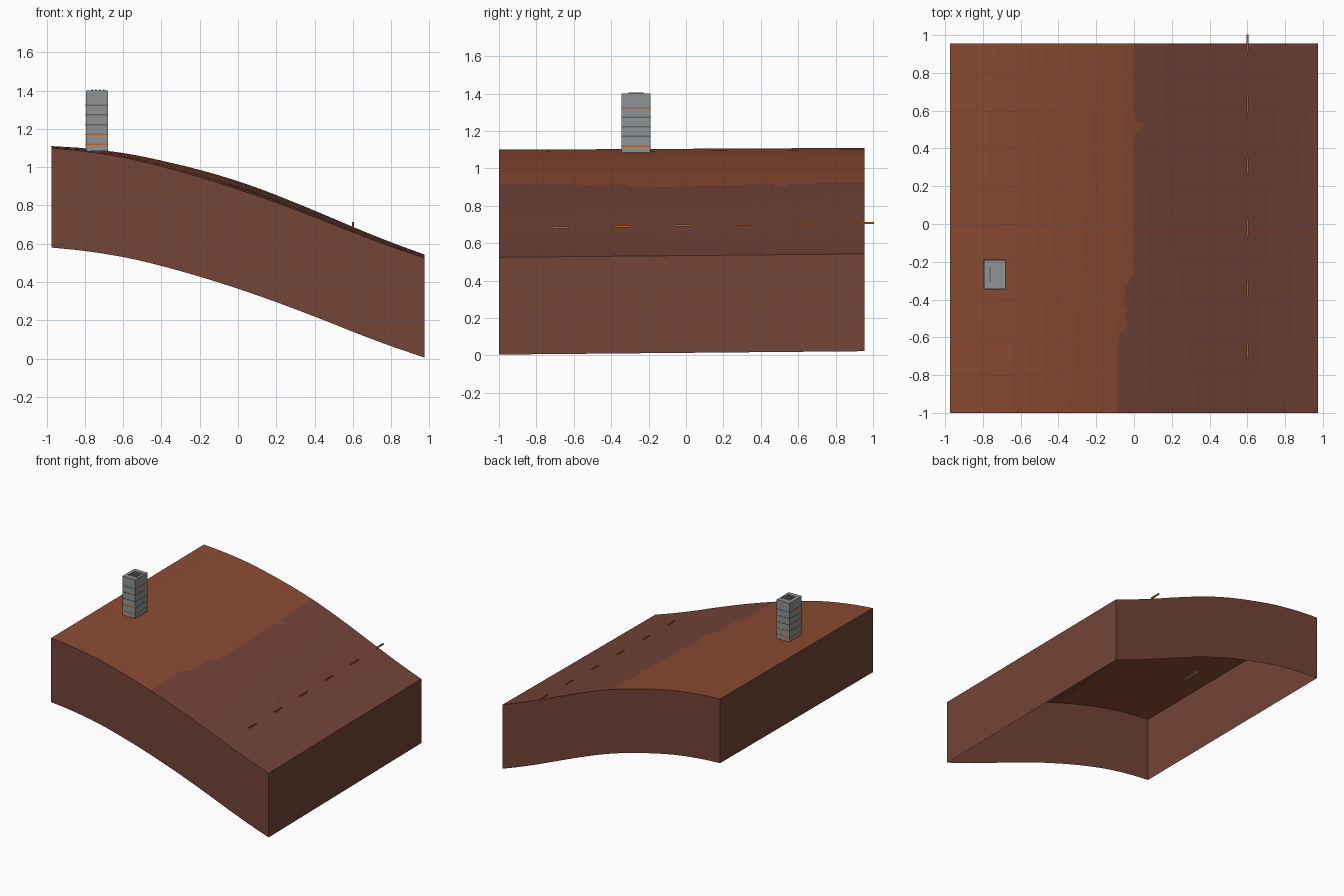
import bpy, bmesh

old = bpy.data.objects.get("Cube")
if old:
    bpy.data.objects.remove(old, do_unlink=True)


def material(name, srgb):
    lin = [((c / 255 + 0.055) / 1.055) ** 2.4 for c in srgb]
    m = bpy.data.materials.new(name)
    m.use_nodes = True
    m.diffuse_color = (*lin, 1)
    m.node_tree.nodes["Principled BSDF"].inputs["Base Color"].default_value = (*lin, 1)
    return m


light_soil = material("light_soil", (139, 75, 50))
dark_soil = material("dark_soil", (115, 67, 55))
concrete = material("concrete", (143, 147, 150))
dark_grey = material("dark_grey", (98, 104, 108))
orange = material("orange", (200, 98, 28))


def lerp(points, t):
    """Value at t on a polyline of (position, value) pairs."""
    for (a, va), (b, vb) in zip(points, points[1:]):
        if t <= b:
            return va + (vb - va) * (t - a) / (b - a)
    return points[-1][1]


def curve(points, t):
    """Polyline softened by averaging, for a smooth slope."""
    lo, hi = points[0][0], points[-1][0]
    r = min(0.18, t - lo, hi - t)
    return sum(lerp(points, t + r * k / 4) for k in range(-4, 5)) / 9


def add_object(name, bm, mats):
    mesh = bpy.data.meshes.new(name)
    bm.to_mesh(mesh)
    bm.free()
    for m in mats:
        mesh.materials.append(m)
    obj = bpy.data.objects.new(name, mesh)
    bpy.context.collection.objects.link(obj)
    return obj


def box(name, lo, hi, mat):
    bm = bmesh.new()
    bmesh.ops.create_cube(bm, size=1)
    for v in bm.verts:
        v.co = [(a + b) / 2 + c * (b - a) for a, b, c in zip(lo, hi, v.co)]
    return add_object(name, bm, [mat])


# Hillside: slope at the front edge, extra rise towards the back, soil border
SLOPE = [(-0.975, 1.10), (-0.7, 1.074), (-0.4, 1.008), (0, 0.888),
         (0.4, 0.742), (0.7, 0.618), (0.975, 0.525)]
RISE = [(-0.975, 0.01), (-0.4, 0.03), (0, 0.045), (0.4, 0.033), (0.975, 0.018)]
BORDER = [(-1, -0.085), (-0.6, -0.085), (-0.53, -0.03), (-0.49, -0.055),
          (-0.45, -0.03), (-0.41, -0.065), (-0.37, -0.03), (-0.34, -0.065),
          (-0.27, 0), (0.47, 0), (0.53, 0.055), (0.56, 0), (0.96, 0)]
BACK, DEPTH = 0.955, 0.52
NX, NY = 40, 64


def ground(x, y):
    return curve(SLOPE, x) + curve(RISE, x) * (y + 1) / (BACK + 1)


bm = bmesh.new()
grid = []
for j in range(NY + 1):
    y = -1 + (BACK + 1) * j / NY
    row = []
    for i in range(NX + 1):
        u = 2 * i / NX - 1
        x = 0.975 * u + lerp(BORDER, y) * (1 - abs(u))
        row.append(bm.verts.new((x, y, ground(x, y))))
    grid.append(row)
for j in range(NY):
    for i in range(NX):
        f = bm.faces.new((grid[j][i], grid[j][i + 1], grid[j + 1][i + 1], grid[j + 1][i]))
        f.material_index = 0 if i < NX // 2 else 1

# Skirt walls, open underneath
rim = (grid[0] + [r[-1] for r in grid[1:]] + grid[-1][-2::-1]
       + [r[0] for r in grid[-2:0:-1]])
low = [bm.verts.new((v.co.x, v.co.y, v.co.z - DEPTH)) for v in rim]
for k in range(len(rim)):
    n = (k + 1) % len(rim)
    bm.faces.new((low[k], low[n], rim[n], rim[k])).material_index = 1
hill = add_object("hillside", bm, [light_soil, dark_soil])
bpy.context.view_layer.objects.active = hill
hill.select_set(True)
bpy.ops.object.shade_smooth_by_angle()

# Row of short marker bars along the lower slope
for k in range(6):
    y = -0.67 + 0.326 * k
    z = ground(0.6, min(y, BACK)) + 0.02
    box(f"marker_bar_{k + 1}", (0.595, y - 0.044, z - 0.005), (0.605, y + 0.044, z + 0.005), orange)

# Tower with thin course lines on each face
X0, X1, Y0, Y1 = -0.795, -0.68, -0.345, -0.19
box("tower", (X0, Y0, 1.085), (X1, Y1, 1.4), concrete)
E, H = 0.001, 0.004
for k in range(5):
    z = 1.12 + 0.051 * k
    front = orange if k < 2 else dark_grey
    side = orange if k in (0, 4) else dark_grey
    for label, y in (("front", Y0), ("back", Y1)):
        box(f"{label}_course_{k + 1}", (X0, y - E, z - H), (X1, y + E, z + H), front)
    for label, x in (("right", X0), ("left", X1)):
        box(f"{label}_course_{k + 1}", (x - E, Y0, z - H), (x + E, Y1, z + H), side)

# Vent slats on the tower top
for k in range(4):
    x = -0.762 + 0.02 * k
    box(f"vent_slat_{k + 1}", (x - 0.004, -0.308, 1.395), (x + 0.004, -0.228, 1.405),
        concrete if k else dark_grey)
